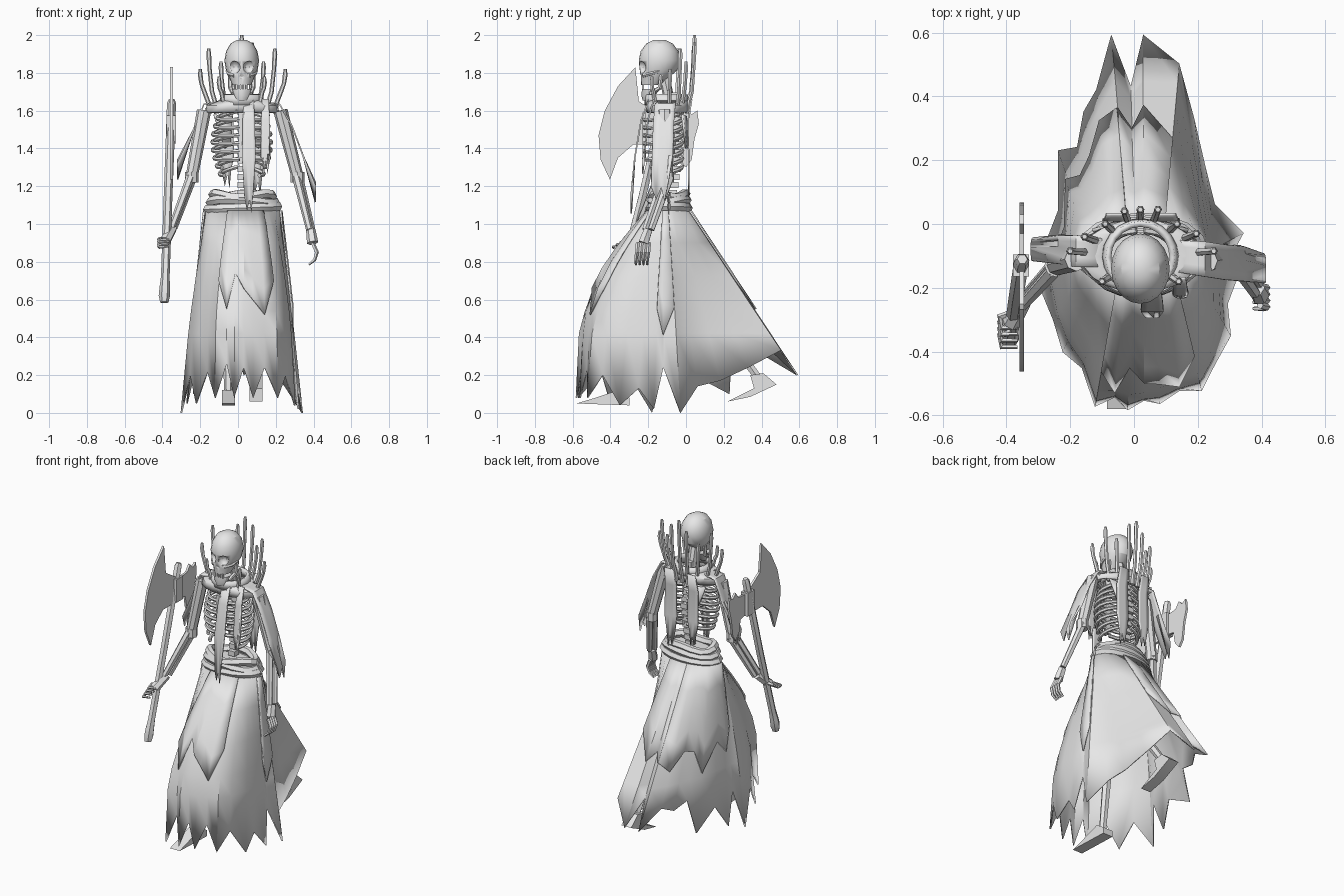
import bpy, bmesh, math
from mathutils import Vector

cube = bpy.data.objects.get("Cube")
if cube:
    bpy.data.objects.remove(cube)

GREY = (0.8, 0.8, 0.8, 1)
mat = bpy.data.materials.new("plain grey")
mat.use_nodes = True
mat.diffuse_color = GREY
mat.node_tree.nodes["Principled BSDF"].inputs["Base Color"].default_value = GREY


def finish(name, bm, thick=0):
    bmesh.ops.recalc_face_normals(bm, faces=bm.faces)
    me = bpy.data.meshes.new(name)
    bm.to_mesh(me)
    bm.free()
    me.materials.append(mat)
    me.shade_smooth()
    me.set_sharp_from_angle(angle=math.radians(30))
    ob = bpy.data.objects.new(name, me)
    bpy.context.scene.collection.objects.link(ob)
    if thick:
        mod = ob.modifiers.new("Thickness", "SOLIDIFY")
        mod.thickness, mod.offset = thick, 0
    return ob


def bridge(bm, rows, closed):
    for a, b in zip(rows, rows[1:]):
        n = len(a)
        for i in range(n if closed else n - 1):
            j = (i + 1) % n
            bm.faces.new((a[i], a[j], b[j], b[i]))


def sheet(name, rows, closed=False, thick=0.008):
    bm = bmesh.new()
    bridge(bm, [[bm.verts.new(p) for p in r] for r in rows], closed)
    return finish(name, bm, thick)


def tube(name, path, radii, sides=6):
    """Round bar along a path; radii is one number or one per point."""
    path = [Vector(p) for p in path]
    if not isinstance(radii, (list, tuple)):
        radii = [radii] * len(path)
    span = path[-1] - path[0]
    ref = Vector((0, 1, 0)) if abs(span.z) > abs(span.y) else Vector((0, 0, 1))
    bm, rows = bmesh.new(), []
    for i, p in enumerate(path):
        d = path[min(i + 1, len(path) - 1)] - path[max(i - 1, 0)]
        u = d.cross(ref).normalized()
        v = u.cross(d).normalized()
        rows.append([bm.verts.new(p + radii[i] * (u * math.cos(k * math.tau / sides) + v * math.sin(k * math.tau / sides)))
                     for k in range(sides)])
    bridge(bm, rows, True)
    bm.faces.new(rows[0])
    bm.faces.new(rows[-1])
    return finish(name, bm)


def loft(name, sections, cx=0.02, sides=20, cap=True, thick=0):
    """Stack of level ellipses given as (z, y centre, x radius, y radius)."""
    bm, rows = bmesh.new(), []
    for z, cy, rx, ry in sections:
        rows.append([bm.verts.new((cx + rx * math.cos(k * math.tau / sides), cy + ry * math.sin(k * math.tau / sides), z))
                     for k in range(sides)])
    bridge(bm, rows, True)
    if cap:
        bm.faces.new(rows[0])
        bm.faces.new(rows[-1])
    return finish(name, bm, thick)


def plate(name, outline, x, thick):
    """Flat side-on outline of (y, z) points, extruded across x."""
    bm = bmesh.new()
    face = bm.faces.new([bm.verts.new((x - thick / 2, y, z)) for y, z in outline])
    ext = bmesh.ops.extrude_face_region(bm, geom=[face])["geom"]
    bmesh.ops.translate(bm, vec=(thick, 0, 0), verts=[e for e in ext if isinstance(e, bmesh.types.BMVert)])
    return finish(name, bm)


def box(name, loc, size):
    bm = bmesh.new()
    bmesh.ops.create_cube(bm, size=1)
    for v in bm.verts:
        v.co = Vector(loc) + Vector([a * b for a, b in zip(v.co, size)])
    return finish(name, bm)


def strip(name, path, widths, across):
    """Hanging cloth band ending in two ragged points."""
    rows = []
    for k, (p, w) in enumerate(zip(path, widths)):
        p, s = Vector(p), Vector(across) * w / 2
        drop = Vector((0, 0, 0.07 if k == len(path) - 1 else 0))
        rows.append([p - s + drop, p - s * 0.4, p + s * 0.2 + drop * 0.9, p + s * 0.6 - drop * 0.2, p + s + drop * 1.3])
    return sheet(name, rows)


# Ragged skirt: hem points run from the front round by the left side
HEM = [(-.02, -.58, .08), (.03, -.55, .24), (.08, -.56, .08), (.14, -.52, .24), (.21, -.52, .08), (.25, -.44, .2),
       (.3, -.35, .04), (.29, -.25, .13), (.32, -.17, .02), (.29, -.12, .24), (.34, -.03, 0), (.25, .06, .14),
       (.22, .18, .17), (.185, .33, .24), (.14, .5, .33), (.03, .59, .2), (-.01, .43, .35), (-.07, .59, .2),
       (-.115, .42, .3), (-.155, .35, .27), (-.175, .24, .3), (-.235, .23, .1), (-.235, .04, .2), (-.27, -.05, .05),
       (-.25, -.12, .25), (-.3, -.18, 0), (-.25, -.3, .2), (-.22, -.4, .05), (-.16, -.45, .22), (-.12, -.57, .08),
       (-.06, -.54, .26)]
WAIST = 1.07


def skirt_point(i, z, out=0):
    x, y, hz = HEM[i % len(HEM)]
    a = math.atan2((y + .02) / .5, (x - .02) / .3)
    wx, wy = .025 + .195 * math.cos(a), -.09 + .105 * math.sin(a)
    t = min(1, (WAIST - z) / (WAIST - hz))
    h = t + .34 * max(0, min(1, -y / .58)) * math.sin(math.pi * t)
    return (wx + (x - wx) * h + out * math.cos(a), wy + (y - wy) * h + out * math.sin(a), z)


cols = range(len(HEM))
sheet("skirt", [[skirt_point(i, z) for i in cols] for z in (WAIST, .9, .72, .54, .42)] + [HEM], closed=True)


def overlay(name, start, ends):
    sheet(name, [[skirt_point(start + k, WAIST + (e - WAIST) * s / 4, .012) for k, e in enumerate(ends)]
                 for s in range(5)])


overlay("front_skirt_panel", 29, (.7, .55, .74, .66, .6, .52, .7))
overlay("left_skirt_panel", 8, (.55, .41, .56))
overlay("back_skirt_panel", 14, (.7, .55, .6, .56))
overlay("right_skirt_panel", 17, (.56, .5, .6, .58, .45, .6, .52, .66))

# Rolled belt
for k, (z, tilt, r) in enumerate(((1.085, .008, .026), (1.12, -.012, .026), (1.15, .012, .026))):
    ring = [(.025 + (.185 - .014 * k) * math.cos(a), -.09 + (.1 - .006 * k) * math.sin(a),
             z + tilt * math.cos(a * (k + 1) + k)) for a in (n * math.tau / 16 for n in range(17))]
    tube("belt_roll", ring, r, 6)
loft("waist_wrap", [(1.06, -.09, .18, .1), (1.135, -.09, .15, .085)])

# Legs and feet
tube("right_leg", [(-.05, -.09, 1.05), (-.06, -.3, .6), (-.05, -.35, .08)], [.035, .03, .022])
tube("left_leg", [(.08, -.07, 1.05), (.1, .1, .58), (.095, .4, .16)], [.035, .03, .022])
plate("right_foot", [(-.58, .05), (-.45, .045), (-.3, .04), (-.3, .08), (-.36, .12), (-.48, .08)], -.05, .07)
plate("left_foot", [(.22, .06), (.34, .085), (.48, .15), (.41, .21), (.34, .2), (.36, .13)], .095, .07)

# Spine, breastbone and ribs
for k in range(14):
    box("vertebra", (.02, -.03 - .05 * abs(k - 7) / 7, 1.12 + k * .043), (.045, .05, .032))
tube("neck", [(.02, -.08, 1.62), (.02, -.12, 1.8)], .028, 8)
box("breastbone", (.02, -.22, 1.47), (.035, .018, .24))
for k in range(8):
    z, w = 1.6 - k * .042, .1 + .045 * math.sin((k + 1) * .38)
    reach = 1 if k < 6 else .72
    for side in (-1, 1):
        path = []
        for s in range(10):
            a = math.pi * reach * s / 9
            path.append((.02 + side * (.012 + w * math.sin(a)), -.12 + .1 * math.cos(a), z - .05 * math.sin(a * .6)))
        tube("rib", path, .0115)
for side in (-1, 1):
    tube("collarbone", [(.02 + side * .02, -.2, 1.6), (.02 + side * .19, -.11, 1.6)], .015)
    sheet("shoulder_blade", [[(.02 + side * .05, .0, 1.57), (.02 + side * .15, -.02, 1.58)],
                             [(.02 + side * .06, .005, 1.42), (.02 + side * .09, .0, 1.4)]], thick=.012)

# Mantle and standing collar
loft("mantle", [(1.59, -.1, .195, .105), (1.625, -.1, .18, .11), (1.65, -.1, .12, .11)], cap=False, thick=.01)
loft("collar", [(1.63, -.1, .115, .11), (1.685, -.105, .1, .105)], cap=False, thick=.018)

# Crown of curved spikes round the collar
for tip in ((-.2, -.085, 1.82), (-.155, -.04, 1.93), (-.09, 0, 1.86), (-.03, .04, 1.94), (.02, .045, 2), (.075, .045, 1.96),
            (.135, 0, 1.86), (.195, -.03, 1.93), (.25, -.085, 1.82), (.14, -.18, 1.78), (-.1, -.18, 1.78)):
    t, c = Vector(tip), Vector((.02, -.1, 0))

    def at(f, z):
        return (c.x + (t.x - c.x) * f, c.y + (t.y - c.y) * f, z)
    tube("collar_spike", [at(.76, 1.585), at(.8, 1.64), at(.9, 1.7), at(.97, 1.6 + (t.z - 1.6) * .65),
                          at(1, t.z - .03), at(1, t.z)], [.014, .012, .012, .011, .013, .008])

# Skull with hollow eyes and nose, jaw and teeth
skull = loft("skull", [(1.975, -.14, .025, .03), (1.955, -.14, .06, .07), (1.915, -.14, .083, .1), (1.865, -.14, .092, .11),
                       (1.815, -.145, .084, .1), (1.775, -.165, .066, .074), (1.735, -.185, .05, .052)])
for x, y, z, r in ((-.02, -.238, 1.83, .033), (.06, -.238, 1.83, .033), (.02, -.25, 1.78, .016)):
    bm = bmesh.new()
    bmesh.ops.create_uvsphere(bm, u_segments=10, v_segments=6, radius=r)
    bmesh.ops.translate(bm, vec=(x, y, z), verts=bm.verts)
    cutter = finish("socket_cutter", bm)
    cutter.hide_render = True
    mod = skull.modifiers.new("Socket", "BOOLEAN")
    mod.operation, mod.object = "DIFFERENCE", cutter
    bpy.context.view_layer.objects.active = skull
    bpy.ops.object.modifier_apply(modifier=mod.name)
    bpy.data.objects.remove(cutter)
loft("jaw", [(1.715, -.185, .052, .048), (1.68, -.2, .042, .036), (1.655, -.205, .028, .025)], sides=12)
for k in range(5):
    box("tooth", (-.008 + k * .014, -.228, 1.725), (.01, .012, .028))
for side in (-1, 1):
    tube("jaw_hinge", [(.02 + side * .045, -.19, 1.69), (.02 + side * .06, -.14, 1.72), (.02 + side * .062, -.13, 1.79)], .012)
    tube("cheekbone", [(.02 + side * .04, -.225, 1.785), (.02 + side * .07, -.19, 1.795), (.02 + side * .076, -.14, 1.81)], .01)

# Arms, hands and shoulder cloth
ARMS = {"right": [(-.18, -.11, 1.6), (-.245, -.13, 1.25), (-.345, -.24, .98), (-.385, -.31, .91)],
        "left": [(.225, -.115, 1.6), (.315, -.1, 1.25), (.385, -.2, .97), (.395, -.225, .9)]}
for side, (shoulder, elbow, wrist, palm) in ARMS.items():
    tube(side + "_upper_arm", [shoulder, elbow], [.038, .032], 8)
    tube(side + "_elbow", [Vector(elbow) + Vector((0, 0, .025)), Vector(elbow) - Vector((0, 0, .03))], .036, 8)
    for off in (-.016, .016):
        tube(side + "_forearm_bone", [Vector(elbow) + Vector((off * .4, off, 0)), Vector(wrist) + Vector((off * .4, off, 0))],
             [.023, .018])
    tube(side + "_wrist", [wrist, palm], [.025, .03])
    for k in range(4):
        p = Vector(palm) + Vector((0, (k - 1.5) * .02, 0))
        if side == "left":
            path = [p, p + Vector((.022, -.005, -.05)), p + Vector((.01, -.01, -.09)), p + Vector((-.02, -.01, -.115))]
        else:
            p.z += (k - 1.5) * .012
            path = [p, p + Vector((-.035, -.01, -.01)), p + Vector((-.03, -.045, -.015)), p + Vector((.02, -.045, -.01))]
        tube(side + "_finger", path, [.011, .011, .009, .006], 5)
strip("left_shoulder_cloth", [(.13, -.1, 1.645), (.22, -.11, 1.635), (.285, -.12, 1.52), (.345, -.125, 1.36),
                              (.41, -.14, 1.13)], [.1, .11, .11, .11, .09], (0, 1, 0))
strip("right_shoulder_cloth", [(-.1, -.09, 1.645), (-.18, -.085, 1.635), (-.235, -.08, 1.5), (-.32, -.08, 1.25)],
      [.09, .1, .09, .07], (0, 1, 0))

# Hanging cloth bands on chest and back
for name, x, y, low, w, swing in (("front_band", .057, -.215, 1.07, .065, -.075), ("front_side_band", .145, -.19, 1.28, .045, -.04),
                                  ("back_band", .1, .01, 1.16, .08, .005), ("back_side_band", -.06, .01, 1.2, .07, .005)):
    strip(name, [(x, y + .02, 1.66), (x, y + swing * .3, 1.55), (x, y + swing * .75, 1.35), (x, y + swing, low)],
          [w * .8, w, w * 1.1, w * .7], (1, 0, 0))

# Great axe held in the right hand
tube("axe_handle", [(-.39, -.37, .585), (-.39, -.362, .62), (-.388, -.355, .66), (-.385, -.34, .72), (-.37, -.23, 1.15),
                    (-.352, -.115, 1.64), (-.35, -.11, 1.66)], [.022, .03, .028, .023, .023, .024, .016])
plate("axe_blade", [(-.11, 1.56), (-.25, 1.65), (-.268, 1.83), (-.36, 1.73), (-.43, 1.6), (-.463, 1.47), (-.452, 1.34),
                    (-.403, 1.235), (-.36, 1.35), (-.28, 1.42), (-.14, 1.42)], -.352, .014)
plate("axe_back_blade", [(-.13, 1.56), (-.03, 1.57), (0, 1.61), (.03, 1.58), (.06, 1.6), (.068, 1.53), (.045, 1.45),
                         (.03, 1.34), (0, 1.3), (-.035, 1.34), (-.05, 1.42), (-.15, 1.44)], -.352, .014)
box("axe_socket", (-.354, -.13, 1.5), (.05, .07, .15))
